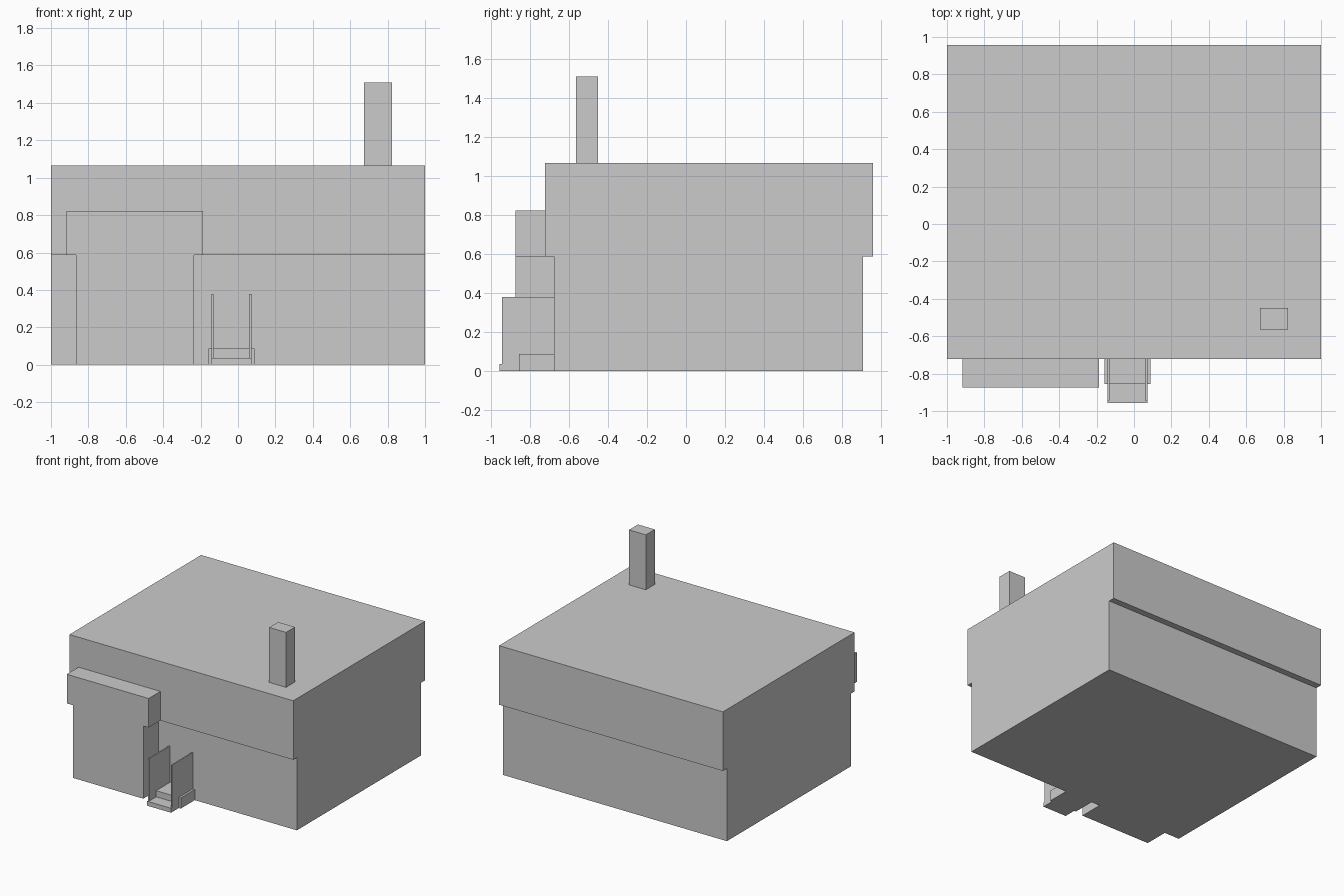
import bpy
import bmesh
from mathutils import Vector

cube = bpy.data.objects.get("Cube")
if cube:
    bpy.data.objects.remove(cube, do_unlink=True)

grey = bpy.data.materials.new("plain grey")
grey.use_nodes = True
grey.diffuse_color = (0.6, 0.6, 0.6, 1)
grey.node_tree.nodes["Principled BSDF"].inputs["Base Color"].default_value = grey.diffuse_color


def box(name, x, y, z):
    """Add a flat-shaded box from its (low, high) range on each axis."""
    low, high = (Vector(c) for c in zip(x, y, z))
    mesh = bpy.data.meshes.new(name)
    bm = bmesh.new()
    bmesh.ops.create_cube(bm, size=1)
    for v in bm.verts:
        v.co = v.co * (high - low)
    bm.to_mesh(mesh)
    bm.free()
    mesh.materials.append(grey)
    obj = bpy.data.objects.new(name, mesh)
    obj.location = (low + high) / 2
    bpy.context.collection.objects.link(obj)
    return obj


# Shared levels
storey, roof = 0.587, 1.064
wall_front, bay_front = -0.677, -0.873

# Main house: upper storey overhangs front and back
box("lower_storey", (-1, 1), (wall_front, 0.906), (0, storey))
box("upper_storey", (-1, 1), (-0.723, 0.958), (storey, roof))
box("chimney", (0.674, 0.824), (-0.564, -0.45), (roof, 1.508))

# Projecting bay with a wider top
box("bay_base", (-0.865, -0.235), (bay_front, wall_front), (0, storey))
box("bay_top", (-0.918, -0.187), (bay_front, -0.723), (storey, 0.822))

# Entrance steps with thin side panels
left, right, panel = 0.071, -0.143, 0.011
box("upper_step", (-0.159, 0.088), (-0.856, wall_front), (0, 0.086))
box("lower_step", (right, left), (-0.956, -0.856), (0, 0.036))
for name, x in (("right_step_panel", right), ("left_step_panel", left - panel)):
    box(name, (x, x + panel), (-0.943, wall_front), (0.036, 0.379))
